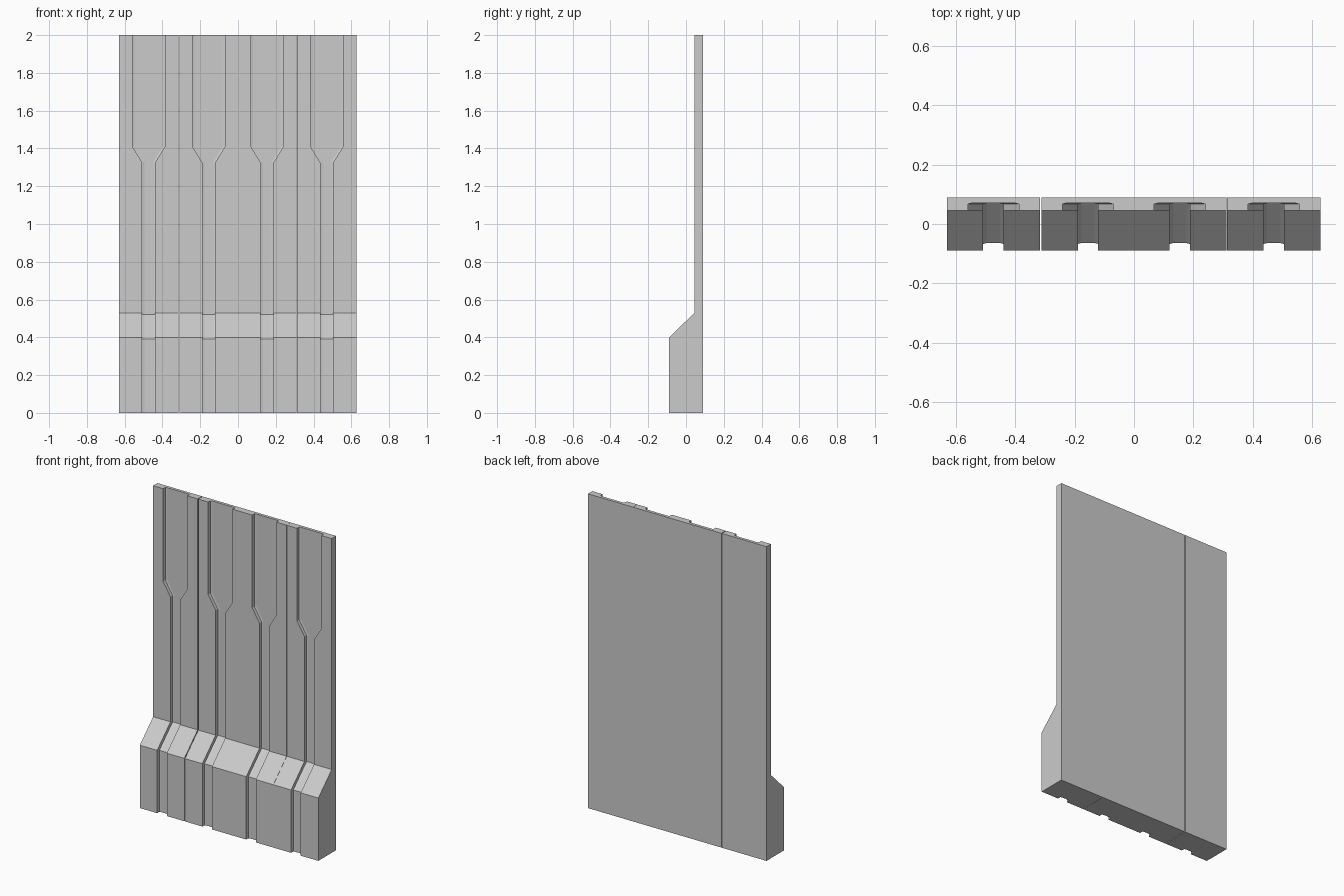
import bpy, bmesh

if "Cube" in bpy.data.objects:
    bpy.data.objects.remove(bpy.data.objects["Cube"])

BACK = 0.089
# rows up the wall: z, front y, groove half-width, z drop of the groove floor at bends
ROWS = [
    (0.00, -0.089, 0.034, 0.0),
    (0.40, -0.089, 0.034, 0.01),
    (0.53, 0.045, 0.034, 0.01),
    (1.325, 0.045, 0.034, 0.0),
    (1.41, 0.045, 0.086, 0.0),
    (2.00, 0.045, 0.086, 0.0),
]


def section(x0, x1, grooves, row):
    """Closed outline of one panel at one height, with grooves in the front."""
    z, y, w, drop = row
    pts = [(x0, y, z)]
    for c in grooves:
        pts.append((c - w, y, z))
        for dx, depth in ((-w, 0.022), (0.012 - w, 0.025),
                          (w - 0.012, 0.025), (w, 0.022)):
            pts.append((c + dx, y + depth, z - drop * depth / 0.025))
        pts.append((c + w, y, z))
    return pts + [(x1, y, z), (x1, BACK, z), (x0, BACK, z)]


def panel(name, x0, x1, grooves):
    bm = bmesh.new()
    rings = [[bm.verts.new(p) for p in section(x0, x1, grooves, r)] for r in ROWS]
    n = len(rings[0])
    for a, b in zip(rings, rings[1:]):
        for i in range(n):
            j = (i + 1) % n
            # one plain quad for the flat back and sides would also do
            bm.faces.new((a[i], a[j], b[j], b[i]))
    bm.faces.new(rings[0][::-1])
    bm.faces.new(rings[-1])
    bmesh.ops.recalc_face_normals(bm, faces=bm.faces)
    mesh = bpy.data.meshes.new(name)
    bm.to_mesh(mesh)
    bm.free()
    obj = bpy.data.objects.new(name, mesh)
    bpy.context.collection.objects.link(obj)


# half-width end panels and a double middle panel
panel("left_wall_panel", -0.629, -0.316, [-0.473])
panel("middle_wall_panel", -0.311, 0.311, [-0.155, 0.154])
panel("right_wall_panel", 0.312, 0.628, [0.470])
